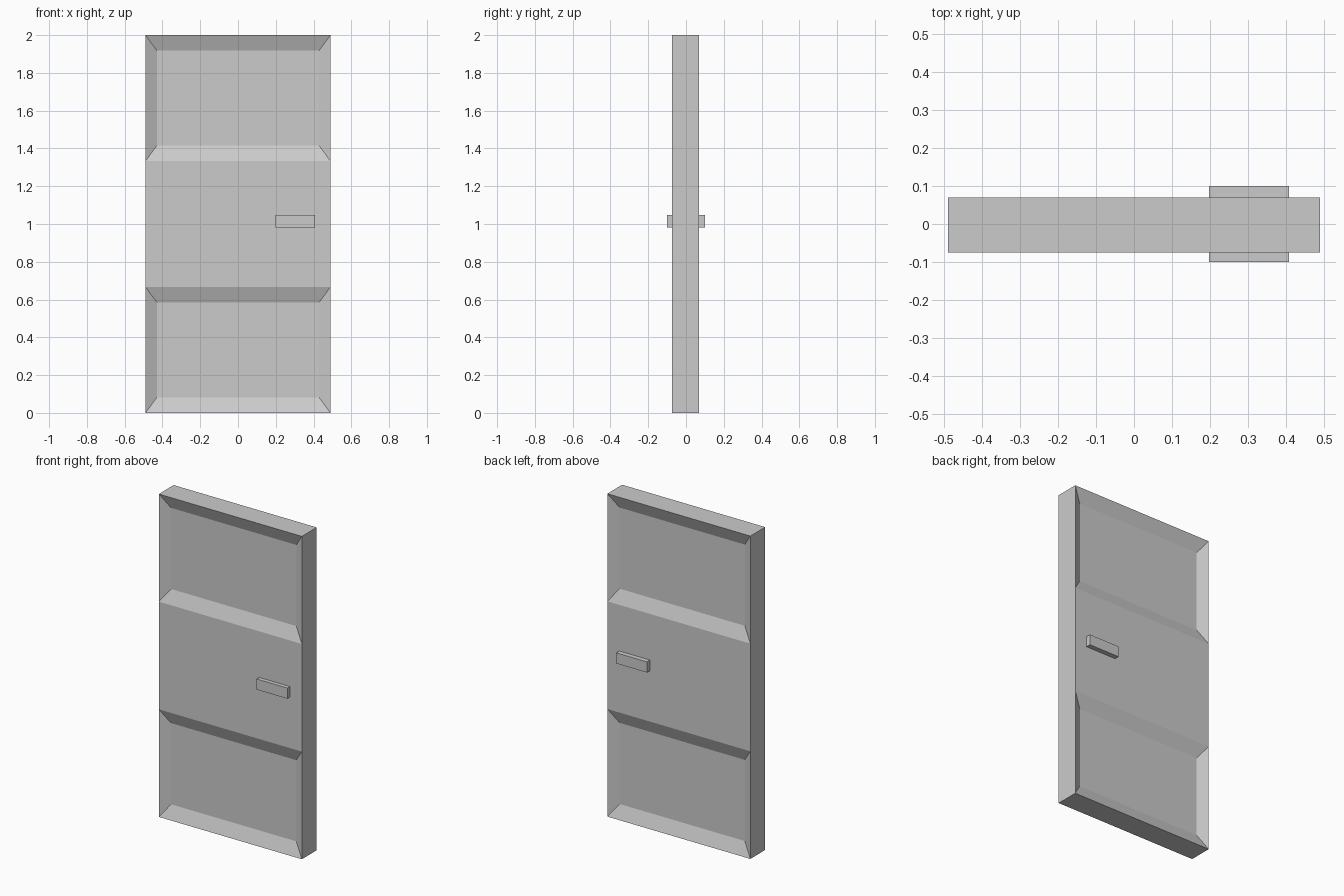
import bpy
import bmesh
from math import copysign
from mathutils import Vector

if "Cube" in bpy.data.objects:
    bpy.data.objects.remove(bpy.data.objects["Cube"], do_unlink=True)

# Slab extents, sunken panel depth and sloped border widths
HALF_W, HEIGHT = 0.49, 2.0
FRONT, BACK = -0.075, 0.07
DEPTH, RIM_X, RIM_Z = 0.033, 0.061, 0.082

grey = bpy.data.materials.new("door_grey")
grey.use_nodes = True
grey.diffuse_color = (0.6, 0.6, 0.6, 1)
grey.node_tree.nodes["Principled BSDF"].inputs["Base Color"].default_value = (0.6, 0.6, 0.6, 1)


def box_bmesh(low, high):
    low, high = Vector(low), Vector(high)
    bm = bmesh.new()
    bmesh.ops.create_cube(bm, size=1)
    bmesh.ops.scale(bm, vec=high - low, verts=bm.verts)
    bmesh.ops.translate(bm, vec=(low + high) / 2, verts=bm.verts)
    return bm


def finish(bm, name):
    mesh = bpy.data.meshes.new(name)
    bm.to_mesh(mesh)
    bm.free()
    mesh.materials.append(grey)
    obj = bpy.data.objects.new(name, mesh)
    bpy.context.collection.objects.link(obj)
    return obj


# Door slab, split into three equal heights
bm = box_bmesh((-HALF_W, FRONT, 0), (HALF_W, BACK, HEIGHT))
for z in (HEIGHT / 3, HEIGHT * 2 / 3):
    bmesh.ops.bisect_plane(bm, geom=bm.verts[:] + bm.edges[:] + bm.faces[:],
                           plane_co=(0, 0, z), plane_no=(0, 0, 1))

# Sunken panels with sloped borders, top and bottom of both faces
bm.normal_update()
panels = [f for f in bm.faces
          if abs(f.normal.y) > 0.9 and abs(f.calc_center_median().z - HEIGHT / 2) > 0.3]
bmesh.ops.inset_individual(bm, faces=panels, thickness=0.02)
for panel in panels:
    centre = panel.calc_center_median()
    inward = -copysign(DEPTH, centre.y)
    for v in panel.verts:
        v.co.x = copysign(HALF_W - RIM_X, v.co.x)
        v.co.z = centre.z + copysign(HEIGHT / 6 - RIM_Z, v.co.z - centre.z)
        v.co.y += inward
finish(bm, "door_slab")

# Handles on both faces
for name, y0, y1 in (("front_handle", -0.1, FRONT), ("back_handle", BACK, 0.1)):
    finish(box_bmesh((0.198, y0, 0.982), (0.408, y1, 1.048)), name)
